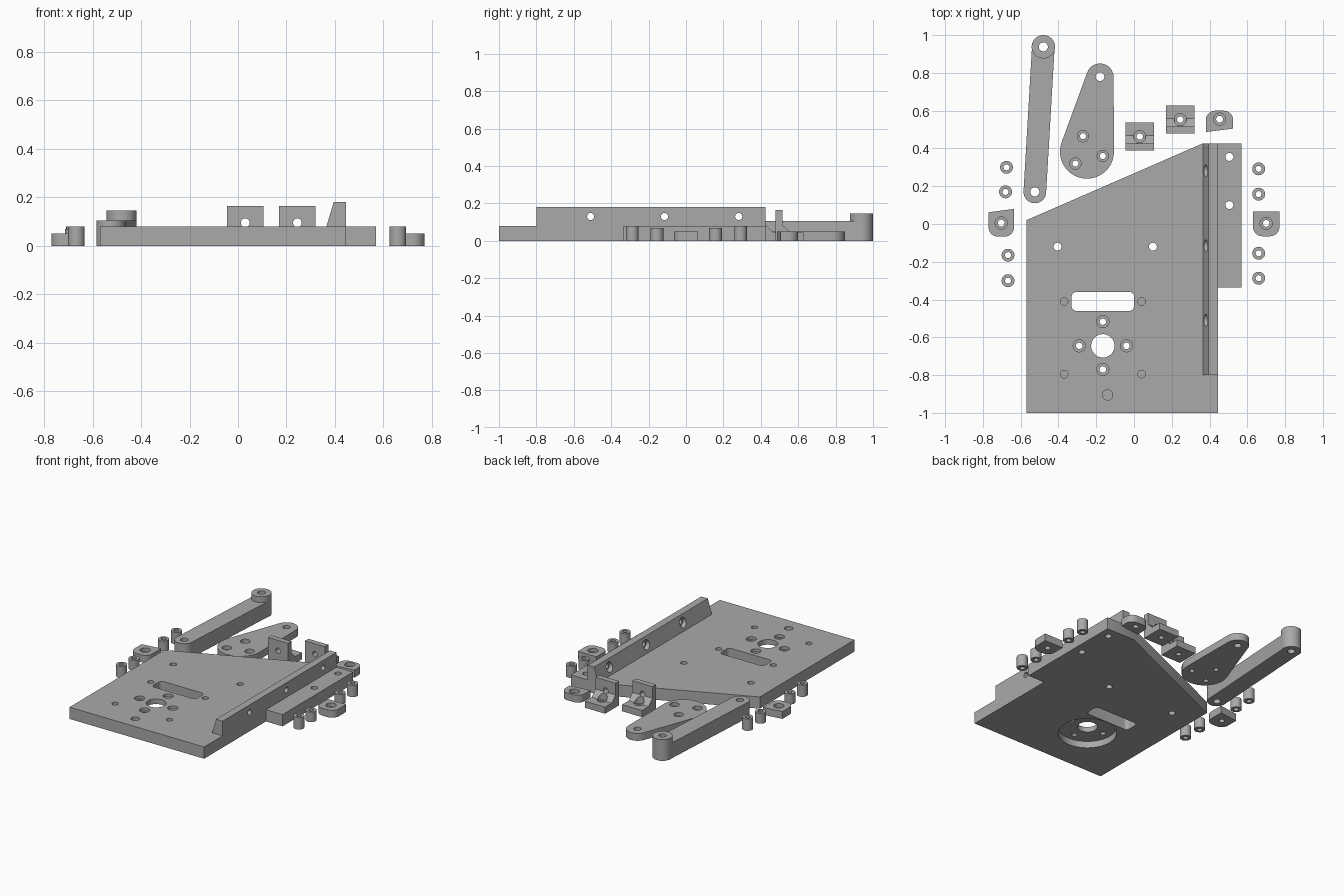
import bpy, bmesh, math
from mathutils import Vector, Matrix
from mathutils.geometry import convex_hull_2d

if "Cube" in bpy.data.objects:
    bpy.data.objects.remove(bpy.data.objects["Cube"])

grey = bpy.data.materials.new("machined_grey")
grey.diffuse_color = (0.4, 0.4, 0.4, 1)
grey.use_nodes = True
grey.node_tree.nodes["Principled BSDF"].inputs["Base Color"].default_value = grey.diffuse_color
parts = []


def prism(name, outline, z0, z1, axes="xyz"):
    """Extrude an outline; axes 'yzx' means the outline lies in y-z and extrudes along x."""
    bm = bmesh.new()
    idx = ["xyz".index(a) for a in axes]

    def place(p, h):
        v = [0, 0, 0]
        v[idx[0]], v[idx[1]], v[idx[2]] = p[0], p[1], h
        return bm.verts.new(v)
    low = [place(p, z0) for p in outline]
    high = [place(p, z1) for p in outline]
    n = len(low)
    bm.faces.new(low[::-1])
    bm.faces.new(high)
    for i in range(n):
        j = (i + 1) % n
        bm.faces.new((low[i], low[j], high[j], high[i]))
    bmesh.ops.recalc_face_normals(bm, faces=bm.faces)
    me = bpy.data.meshes.new(name)
    bm.to_mesh(me)
    bm.free()
    ob = bpy.data.objects.new(name, me)
    bpy.context.collection.objects.link(ob)
    return ob


def part(*args, **kw):
    ob = prism(*args, **kw)
    ob.data.materials.append(grey)
    parts.append(ob)
    return ob


def circle(x, y, r, n=36):
    return [(x + r * math.cos(2 * math.pi * i / n), y + r * math.sin(2 * math.pi * i / n)) for i in range(n)]


def hull(*circles):
    """Convex outline around circles (x, y, r); r = 0 gives a sharp corner."""
    pts = []
    for x, y, r in circles:
        pts += circle(x, y, r) if r else [(x, y)]
    pts = [Vector(p) for p in pts]
    return [pts[i] for i in convex_hull_2d(pts)]


def combine(ob, tool, operation):
    mod = ob.modifiers.new("bool", 'BOOLEAN')
    mod.operation, mod.object, mod.solver = operation, tool, 'EXACT'
    dg = bpy.context.evaluated_depsgraph_get()
    me = bpy.data.meshes.new_from_object(ob.evaluated_get(dg))
    ob.modifiers.clear()
    ob.data = me
    bpy.data.objects.remove(tool)


def cut(ob, outline, z0, z1, axes="xyz"):
    combine(ob, prism("cutter", outline, z0, z1, axes), 'DIFFERENCE')


def hole(ob, x, y, r, bore=0, top=0.05, depth=0.025):
    """Through hole with an optional counterbore from the top."""
    cut(ob, circle(x, y, r), -0.1, 0.3)
    if bore:
        cut(ob, circle(x, y, bore), top - depth, 0.3)


# Base plate with side flange
plate = part("base_plate", [(-0.57, -1), (0.445, -1), (0.445, -0.335), (0.57, -0.335),
                            (0.57, 0.425), (0.36, 0.425), (-0.57, 0.02)], 0, 0.08)
cx, cy = -0.165, -0.645
cut(plate, circle(cx, cy, 0.18, 64), -0.1, 0.045)            # round recess underneath
hole(plate, cx, cy, 0.062)
for dx, dy in ((0.125, 0), (-0.125, 0), (0, 0.128), (0, -0.125)):
    hole(plate, cx + dx, cy + dy, 0.017, 0.032, 0.08, 0.02)
cut(plate, hull(*[(x, y, 0.025) for x in (-0.305, -0.025) for y in (-0.435, -0.385)]), -0.1, 0.2)
for x in (-0.37, 0.04):
    for y in (-0.41, -0.795):
        cut(plate, circle(x, y, 0.02), 0.03, 0.2)            # blind holes
cut(plate, circle(-0.14, -0.905, 0.027), 0.03, 0.2)
for x, y in ((-0.405, -0.12), (0.1, -0.12), (0.505, 0.355), (0.505, 0.1)):
    hole(plate, x, y, 0.021)

# Raised guide rail with a sloped inner face and cross holes
rail = part("guide_rail", [(0.365, 0.08), (0.445, 0.08), (0.445, 0.18), (0.395, 0.18)],
            -0.8, 0.425, axes="xzy")
for y in (-0.51, -0.115, 0.282):
    cut(rail, circle(y, 0.13, 0.019), 0.3, 0.5, "yzx")
    cut(rail, circle(y, 0.13, 0.032), 0.3, 0.402, "yzx")

# Long link arm with a tall boss
arm = part("link_arm", hull((-0.48, 0.938, 0.06), (-0.525, 0.17, 0.06)), 0, 0.105)
combine(arm, prism("boss", circle(-0.48, 0.938, 0.062), 0, 0.145), 'UNION')
hole(arm, -0.48, 0.938, 0.024)
hole(arm, -0.525, 0.17, 0.024)

# Teardrop lever plate
lever = part("lever_plate", hull((-0.18, 0.778, 0.072), (-0.249, 0.383, 0.143)), 0, 0.05)
hole(lever, -0.18, 0.78, 0.023)
for x, y in ((-0.27, 0.465), (-0.31, 0.32), (-0.165, 0.36)):
    hole(lever, x, y, 0.016, 0.03)

# Angle brackets with chamfered inner corner
for i, (x, y) in enumerate(((0.03, 0.388), (0.245, 0.478))):
    prof = [(0, 0), (0.15, 0), (0.15, 0.045), (0.08, 0.045), (0.037, 0.085), (0.037, 0.165), (0, 0.165)]
    br = part(f"angle_bracket_{i + 1}", [(y + a, b) for a, b in prof], x - 0.075, x + 0.075, axes="yzx")
    hole(br, x, y + 0.075, 0.017, 0.032, 0.045, 0.015)
    cut(br, circle(x, 0.095, 0.018), y - 0.1, y + 0.3, "xzy")

# Rounded clips
clips = {
    "clip_left": (hull((-0.77, 0.062, 0), (-0.635, 0.08, 0), (-0.72, -0.017, 0.05), (-0.685, -0.017, 0.05)), -0.703, 0.005),
    "clip_right": (hull((0.63, 0.065, 0), (0.77, 0.065, 0), (0.68, -0.015, 0.05), (0.72, -0.015, 0.05)), 0.7, 0.003),
    "clip_back": (hull((0.38, 0.487, 0), (0.525, 0.505, 0), (0.43, 0.55, 0.05), (0.475, 0.55, 0.05)), 0.453, 0.555),
}
for name, (outline, x, y) in clips.items():
    hole(part(name, outline, 0, 0.05), x, y, 0.018, 0.032)

# Spacer tubes
spacers = ((-0.675, 0.3, 0.08), (-0.68, 0.17, 0.07), (-0.667, -0.165, 0.07), (-0.667, -0.3, 0.08),
           (0.66, 0.292, 0.08), (0.66, 0.158, 0.068), (0.66, -0.155, 0.068), (0.66, -0.287, 0.08))
for i, (x, y, h) in enumerate(spacers):
    hole(part(f"spacer_{i + 1}", circle(x, y, 0.034), 0, h), x, y, 0.016)

# Smooth the round walls, keep machined edges crisp
bpy.ops.object.select_all(action='DESELECT')
for ob in parts:
    ob.select_set(True)
bpy.context.view_layer.objects.active = plate
bpy.ops.object.shade_smooth_by_angle(angle=math.radians(25))
